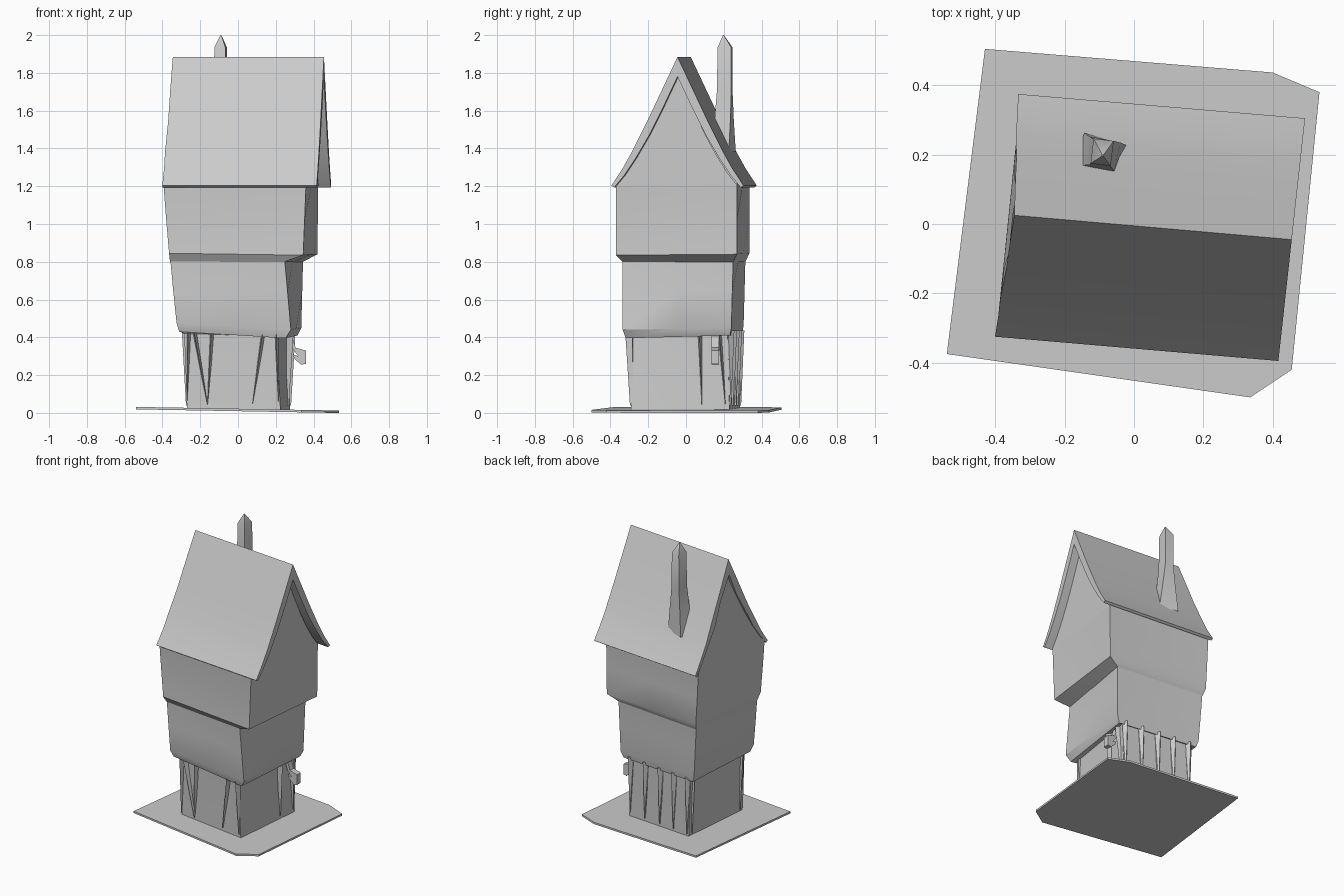
import bpy, bmesh, math
from mathutils import Vector

if "Cube" in bpy.data.objects:
    bpy.data.objects.remove(bpy.data.objects["Cube"])

stone = bpy.data.materials.new("light grey")
stone.diffuse_color = (0.6, 0.6, 0.6, 1)
stone.use_nodes = True
stone.node_tree.nodes["Principled BSDF"].inputs["Base Color"].default_value = stone.diffuse_color


def finish(name, verts, faces, angle=35):
    """Mesh object from points and faces, outward normals, smooth by angle."""
    me = bpy.data.meshes.new(name)
    me.from_pydata([tuple(v) for v in verts], [], faces)
    bm = bmesh.new()
    bm.from_mesh(me)
    bmesh.ops.recalc_face_normals(bm, faces=bm.faces)
    bm.to_mesh(me)
    bm.free()
    me.materials.append(stone)
    ob = bpy.data.objects.new(name, me)
    bpy.context.collection.objects.link(ob)
    bpy.ops.object.select_all(action='DESELECT')
    ob.select_set(True)
    bpy.context.view_layer.objects.active = ob
    bpy.ops.object.shade_smooth_by_angle(angle=math.radians(angle))
    return ob


def ring(corners, z, dent=0.0):
    """Four corners plus side midpoints, midpoints pushed inward by dent."""
    zs = z if isinstance(z, (list, tuple)) else [z] * 4
    pts = [Vector((x, y, h)) for (x, y), h in zip(corners, zs)]
    mid = sum(pts, Vector()) / 4
    out = []
    for i in range(4):
        m = (pts[i] + pts[(i + 1) % 4]) / 2
        d = mid - m
        d.z = 0
        out += [pts[i], m + d.normalized() * dent]
    return out


def loft(name, rings, cap_start=False, cap_end=False, angle=35):
    n = len(rings[0])
    faces = [(k * n + i, k * n + (i + 1) % n, (k + 1) * n + (i + 1) % n, (k + 1) * n + i)
             for k in range(len(rings) - 1) for i in range(n)]
    if cap_start:
        faces.append(tuple(range(n)))
    if cap_end:
        faces.append(tuple(range((len(rings) - 1) * n, len(rings) * n)))
    return finish(name, [p for r in rings for p in r], faces, angle)


def mix(a, b, t):
    return [(p[0] + (q[0] - p[0]) * t, p[1] + (q[1] - p[1]) * t) for p, q in zip(a, b)]


# Base plate, slightly tilted
plate = [(-0.54, -0.375), (0.335, -0.50), (0.455, -0.42),
         (0.535, 0.38), (0.40, 0.437), (-0.43, 0.505)]
top = [Vector((x, y, 0.022 - 0.018 * x)) for x, y in plate]
bottom = [Vector((p.x, p.y, max(0, p.z - 0.013))) for p in top]
loft("base_plate", [bottom, top], True, True)

# Storey outlines: front left, front right, back right, back left
g0 = [(-0.27, -0.23), (0.225, -0.29), (0.275, 0.23), (-0.22, 0.285)]
g1 = [(-0.285, -0.23), (0.20, -0.29), (0.28, 0.22), (-0.235, 0.285)]
m0 = [(-0.325, -0.28), (0.28, -0.335), (0.335, 0.24), (-0.275, 0.305)]
m1 = [(-0.36, -0.27), (0.245, -0.335), (0.345, 0.25), (-0.30, 0.315)]
t0 = [(-0.365, -0.30), (0.345, -0.37), (0.42, 0.27), (-0.31, 0.335)]
t1 = [(-0.395, -0.30), (0.36, -0.37), (0.425, 0.27), (-0.33, 0.335)]

loft("ground_floor", [ring(g0, 0.015), ring(mix(g0, g1, .5), 0.23, 0.005), ring(g1, 0.43)])
loft("middle_floor", [ring(g1, 0.42),
                      ring(mix(m0, g1, .35), [0.43, 0.395, 0.41, 0.42]),
                      ring(m0, [0.475, 0.44, 0.45, 0.465]),
                      ring(mix(m0, m1, .5), 0.64, 0.012),
                      ring(m1, 0.83)])
loft("upper_floor", [ring(m1, 0.80),
                     ring(t0, [0.845, 0.835, 0.84, 0.845]),
                     ring(mix(t0, t1, .5), 1.02, 0.015),
                     ring(t1, 1.215)])

# Roof: concave profile swept along the ridge, with thickness
outer = [(0, 1.885), (0.08, 1.715), (0.16, 1.545), (0.24, 1.385), (0.29, 1.295), (0.35, 1.203)]
inner = [(0, 1.78), (0.075, 1.62), (0.15, 1.47), (0.22, 1.35), (0.28, 1.26), (0.335, 1.193)]


def both(half):
    return [(-y, z) for y, z in reversed(half[1:])] + half


section = both(outer) + list(reversed(both(inner)))


def roof_end(x, y, skew_front, skew_back, wobble):
    pts = []
    for dy, z in section:
        w = wobble * math.sin((1.885 - z) * 18) if 1.3 < z < 1.88 else 0
        pts.append(Vector((x + dy * (skew_front if dy < 0 else skew_back) + w, y + dy, z)))
    return pts


left = roof_end(-0.345, 0.025, 0.16, 0.03, -0.006)
right = roof_end(0.455, -0.045, 0.11, 0.11, 0)
n = len(section)
h = n // 2
faces = [(i, (i + 1) % n, n + (i + 1) % n, n + i) for i in range(n)]
for o in (0, n):
    faces += [(o + i, o + i + 1, o + n - 2 - i, o + n - 1 - i) for i in range(h - 1)]
finish("roof", left + right, faces, 30)


# Gable walls filling the roof ends
def gable(name, front, back, apex):
    pts = []
    for dy, z in both(inner):
        k = abs(dy) / 0.335
        end = front if dy < 0 else back
        pts.append(Vector((apex[0] + (end[0] - apex[0]) * k,
                           apex[1] + (end[1] - apex[1]) * k, z + 0.012)))
    finish(name, pts, [tuple(range(len(pts)))])


gable("left_gable", t1[0], t1[3], (-0.325, 0.02))
gable("right_gable", t1[1], t1[2], (0.40, -0.043))


# Chimney: flared foot, shaft and pointed cap
def quad(cx, cy, rx, ry, z, twist=0.12):
    return [Vector((cx + sx * rx + sy * ry * twist, cy + sy * ry - sx * rx * twist, z))
            for sx, sy in ((-1, -1), (1, -1), (1, 1), (-1, 1))]


loft("chimney", [quad(-0.095, 0.20, 0.062, 0.045, 1.38, 0.3),
                 quad(-0.093, 0.202, 0.045, 0.042, 1.55, 0.2),
                 quad(-0.092, 0.205, 0.031, 0.038, 1.70),
                 quad(-0.092, 0.207, 0.029, 0.036, 1.935),
                 quad(-0.09, 0.198, 0.002, 0.002, 2.0)], False, True)


# Slanted braces under the overhang: a point at the foot, wedge at the top
def brace(name, a, b, foot, head, depth=0.04, width=0.012):
    a, b = Vector((*g0[a], 0)), Vector((*g0[b], 0))
    along = (b - a).normalized()
    out = Vector((along.y, -along.x, 0))
    f = a.lerp(b, foot) + Vector((0, 0, 0.04))
    t = a.lerp(b, head) + Vector((0, 0, 0.435)) - out * 0.005
    pts = [f - out * 0.01, f + out * 0.008, t - along * width, t + along * width,
           t + out * depth]
    finish(name, pts, [(0, 2, 3), (1, 2, 4), (1, 4, 3), (0, 1, 2), (0, 3, 1), (2, 3, 4)], 10)


for i, (foot, head) in enumerate([(0.0, 0.02), (0.22, 0.08), (0.22, 0.27), (0.70, 0.82), (0.98, 0.96)]):
    brace(f"front_brace_{i}", 0, 1, foot, head)
for i, (foot, head) in enumerate([(0.72, 0.70), (0.96, 0.9)]):
    brace(f"right_brace_{i}", 1, 2, foot, head)
for i, u in enumerate([0.02, 0.27, 0.52, 0.75, 0.98]):
    brace(f"back_brace_{i}", 2, 3, u, u, 0.03, 0.022)
for i, u in enumerate([0.05, 0.95]):
    brace(f"left_brace_{i}", 3, 0, u, u, 0.035)

# Hanging lantern on a bracket at the right wall
shape = [(0.265, 0.41), (0.285, 0.41), (0.305, 0.345), (0.36, 0.33), (0.36, 0.26),
         (0.335, 0.255), (0.30, 0.285), (0.29, 0.31), (0.32, 0.30), (0.285, 0.345)]
loft("lantern", [[Vector((x, y, z)) for x, z in shape] for y in (0.135, 0.175)], True, True, 20)
